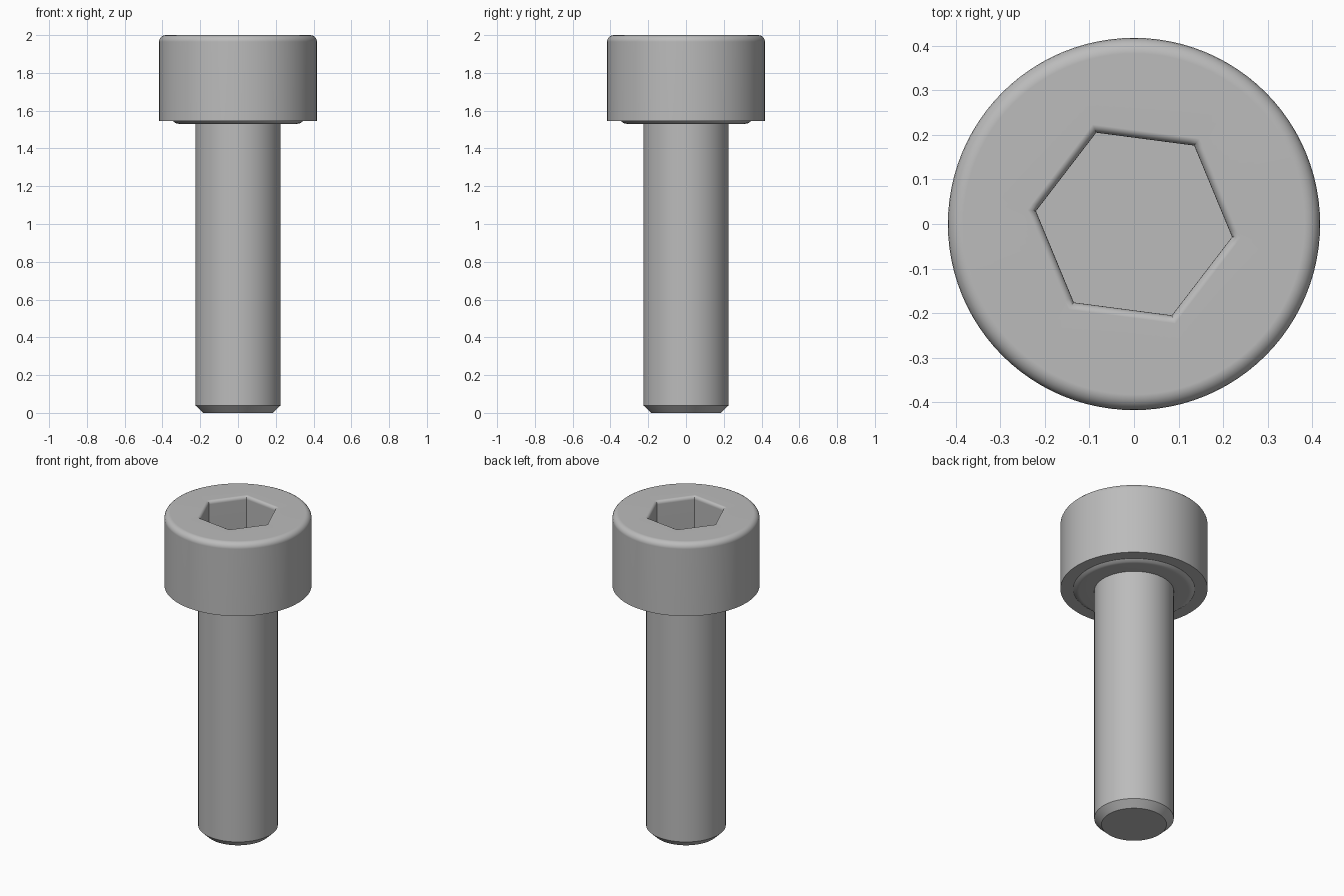
import bpy
import bmesh
from math import sin, cos, pi, radians

SEGMENTS = 96
TURN = radians(-7.5)      # rotation of the hex socket
HEAD_R, SHANK_R, HEX_R = 0.418, 0.226, 0.222
HEAD_Z, TOP_Z, SOCKET_DEPTH = 1.545, 2.0, 0.24

cube = bpy.data.objects.get("Cube")
if cube:
    bpy.data.objects.remove(cube, do_unlink=True)

steel = bpy.data.materials.new("grey steel")
steel.use_nodes = True
GREY = (0.5, 0.5, 0.5, 1)
steel.diffuse_color = GREY
steel.node_tree.nodes["Principled BSDF"].inputs["Base Color"].default_value = GREY


def ring(bm, radius, z, hexagonal=False):
    """A loop of vertices, round or six-sided."""
    verts = []
    for i in range(SEGMENTS):
        a = 2 * pi * i / SEGMENTS
        r = radius
        if hexagonal:
            r *= cos(pi / 6) / cos(a % (pi / 3) - pi / 6)
        verts.append(bm.verts.new((r * cos(a + TURN), r * sin(a + TURN), z)))
    return verts


def loft(name, sections, cap_start, cap_end):
    """Skin the rings listed from bottom to top, outside to inside."""
    bm = bmesh.new()
    rings = [ring(bm, *s) for s in sections]
    for a, b in zip(rings, rings[1:]):
        for i in range(SEGMENTS):
            j = (i + 1) % SEGMENTS
            bm.faces.new((a[i], a[j], b[j], b[i]))
    if cap_start:
        bm.faces.new(rings[0][::-1])
    if cap_end:
        bm.faces.new(rings[-1])
    mesh = bpy.data.meshes.new(name)
    bm.to_mesh(mesh)
    bm.free()
    mesh.materials.append(steel)
    obj = bpy.data.objects.new(name, mesh)
    bpy.context.collection.objects.link(obj)
    bpy.ops.object.select_all(action='DESELECT')
    obj.select_set(True)
    bpy.context.view_layer.objects.active = obj
    bpy.ops.object.shade_smooth_by_angle(angle=radians(35))
    normals = obj.modifiers.new("even normals", 'WEIGHTED_NORMAL')
    normals.keep_sharp = True
    return obj


# Shank with a chamfered tip
loft("shank", [(0.185, 0), (SHANK_R, 0.04), (SHANK_R, HEAD_Z)], True, False)

# Head: raised bearing face, straight side, rounded rim, hex socket
rim, lip, steps = 0.035, 0.02, 5
head = [(SHANK_R, 1.53), (0.312, 1.53), (0.33, 1.534), (0.345, HEAD_Z),
        (HEAD_R, HEAD_Z)]
for i in range(steps + 1):
    a = pi / 2 * i / steps
    head.append((HEAD_R - rim + rim * cos(a), TOP_Z - rim + rim * sin(a)))
for i in range(steps + 1):
    a = pi / 2 * i / steps
    head.append((HEX_R + lip - lip * sin(a), TOP_Z - lip + lip * cos(a), True))
head.append((HEX_R, TOP_Z - SOCKET_DEPTH, True))
loft("socket_head", head, False, True)
